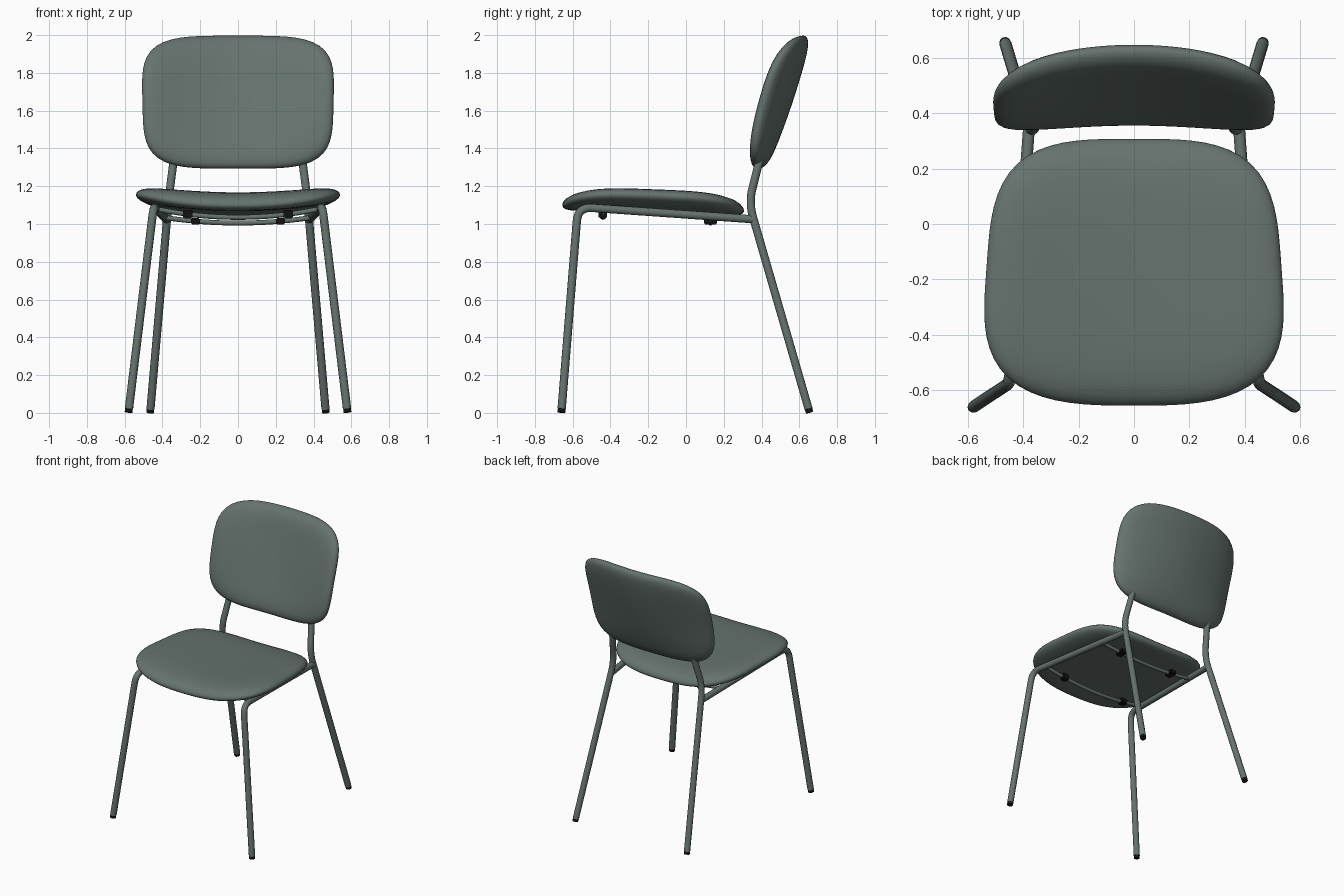
import bpy, bmesh, math
from mathutils import Vector

if "Cube" in bpy.data.objects:
    bpy.data.objects.remove(bpy.data.objects["Cube"], do_unlink=True)


def material(name, rgb):
    m = bpy.data.materials.new(name)
    m.use_nodes = True
    m.diffuse_color = (*rgb, 1)
    bsdf = m.node_tree.nodes["Principled BSDF"]
    bsdf.inputs["Base Color"].default_value = (*rgb, 1)
    bsdf.inputs["Roughness"].default_value = 0.6
    return m


GREEN = material("grey green", (0.13, 0.17, 0.155))
BLACK = material("black rubber", (0.006, 0.006, 0.006))


def finish(obj, mat, angle=40):
    obj.data.materials.clear()
    obj.data.materials.append(mat)
    bpy.ops.object.select_all(action='DESELECT')
    obj.select_set(True)
    bpy.context.view_layer.objects.active = obj
    bpy.ops.object.shade_smooth_by_angle(angle=math.radians(angle))
    return obj


def mesh_object(name, bm, mat, angle=40):
    bmesh.ops.recalc_face_normals(bm, faces=bm.faces)
    mesh = bpy.data.meshes.new(name)
    bm.to_mesh(mesh)
    bm.free()
    obj = bpy.data.objects.new(name, mesh)
    bpy.context.collection.objects.link(obj)
    return finish(obj, mat, angle)


def cushion(name, place, low_power, high_power, under, over, segments=80):
    """Rounded pad: rings of a superellipse, each point put in space by place(u, v, h)."""
    scales = [0.02, 0.2, 0.4, 0.6, 0.75, 0.85, 0.92, 0.96, 0.985, 0.997]
    dome = [(s, math.sqrt(1 - s ** 9)) for s in scales]
    profile = [(s, -under * h) for s, h in dome] + [(1, 0)]
    profile += [(s, over * h) for s, h in reversed(dome)]
    bm = bmesh.new()
    rings = []
    for s, h in profile:
        ring = []
        for i in range(segments):
            a = math.tau * i / segments
            c, d = math.cos(a), math.sin(a)
            power = high_power if d > 0 else low_power
            r = s / (abs(c) ** power + abs(d) ** power) ** (1 / power)
            ring.append(bm.verts.new(place(r * c, r * d, h)))
        rings.append(ring)
    for lower, upper in zip(rings, rings[1:]):
        for i in range(segments):
            j = (i + 1) % segments
            bm.faces.new((lower[i], lower[j], upper[j], upper[i]))
    bm.faces.new(rings[0])
    bm.faces.new(rings[-1])
    return mesh_object(name, bm, GREEN, 80)


def rounded(points, radius, steps=8):
    """Path with its inner corners replaced by smooth bends."""
    pts = [Vector(p) for p in points]
    path = [pts[0]]
    for a, b, c in zip(pts, pts[1:], pts[2:]):
        p = b + (a - b).normalized() * radius
        q = b + (c - b).normalized() * radius
        for i in range(steps + 1):
            t = i / steps
            path.append(p * (1 - t) ** 2 + b * 2 * t * (1 - t) + q * t * t)
    return path + [pts[-1]]


def tube(name, path, radius, mat=GREEN):
    curve = bpy.data.curves.new(name, 'CURVE')
    curve.dimensions = '3D'
    curve.bevel_depth = radius
    curve.bevel_resolution = 4
    curve.use_fill_caps = True
    spline = curve.splines.new('POLY')
    spline.points.add(len(path) - 1)
    for point, co in zip(spline.points, path):
        point.co = (*co, 1)
    obj = bpy.data.objects.new(name, curve)
    bpy.context.collection.objects.link(obj)
    bpy.ops.object.select_all(action='DESELECT')
    obj.select_set(True)
    bpy.context.view_layer.objects.active = obj
    bpy.ops.object.convert(target='MESH')
    return finish(bpy.context.object, mat)


def block(name, centre, size):
    bm = bmesh.new()
    bmesh.ops.create_cube(bm, size=1)
    bmesh.ops.scale(bm, vec=size, verts=bm.verts)
    bmesh.ops.translate(bm, vec=centre, verts=bm.verts)
    bmesh.ops.bevel(bm, geom=bm.edges[:], offset=0.006, segments=2, affect='EDGES')
    return mesh_object(name, bm, BLACK)


# Seat pad: dished across its width, drooping at front and back
def seat_point(u, v, h):
    x = u * (0.533 - 0.035 * v + 0.015 * v * v)
    z = 1.11 - 0.015 * v - 0.025 * v ** 4 + 0.04 * (x / 0.54) ** 2
    return x, -0.174 + 0.481 * v, z + h


# Back pad: leaning, with its sides wrapping forward
def back_point(u, v, h):
    x = u * (0.506 + 0.008 * v)
    wrap = (0.1 + 0.02 * v - 0.04 * v * v) * (x / 0.5) ** 2
    y = 0.515 + 0.118 * v - 0.012 * v * v - wrap
    return x, y - h, 1.645 + 0.352 * v + 0.3 * h * (1 - v * v)


cushion("seat_pad", seat_point, 3.0, 3.4, 0.045, 0.052)
cushion("back_pad", back_point, 4.1, 4.1, 0.045, 0.057)

# Tubular frame and feet
TUBE = 0.022
for side, label in ((1, "left"), (-1, "right")):
    front_foot = Vector((side * 0.58, -0.66, 0))
    front_knee = Vector((side * 0.447, -0.572, 1.09))
    rear_foot = Vector((side * 0.465, 0.655, 0))
    rear_hip = Vector((side * 0.372, 0.345, 1.07))
    rail_end = (side * 0.378, 0.355, 1.025)
    tube(f"{label}_front_leg_and_rail",
         rounded([front_foot.lerp(front_knee, 0.02), front_knee, rail_end], 0.075), TUBE)
    tube(f"{label}_rear_leg_and_post",
         rounded([rear_foot.lerp(rear_hip, 0.02), rear_hip, (side * 0.365, 0.342, 1.15),
                  (side * 0.335, 0.4, 1.38)], 0.035), TUBE)
    for part, foot, top in (("front", front_foot, front_knee), ("rear", rear_foot, rear_hip)):
        tube(f"{label}_{part}_foot", [foot.lerp(top, 0.002), foot.lerp(top, 0.023)],
             0.0205, BLACK)

# Sagging crossbars under the seat, with their clips
for part, y, half, z_end, z_mid, clip_x, clip_size in (
        ("front", -0.44, 0.435, 1.08, 1.035, 0.265, (0.05, 0.045, 0.045)),
        ("rear", 0.13, 0.395, 1.035, 1.005, 0.225, (0.05, 0.07, 0.035))):
    def sag(t):
        return z_mid + (z_end - z_mid) * t * t
    tube(f"{part}_crossbar",
         [(half * i / 8, y, sag(i / 8)) for i in range(-8, 9)], 0.013)
    for side, label in ((1, "left"), (-1, "right")):
        block(f"{label}_{part}_clip", (side * clip_x, y, sag(clip_x / half)), clip_size)
